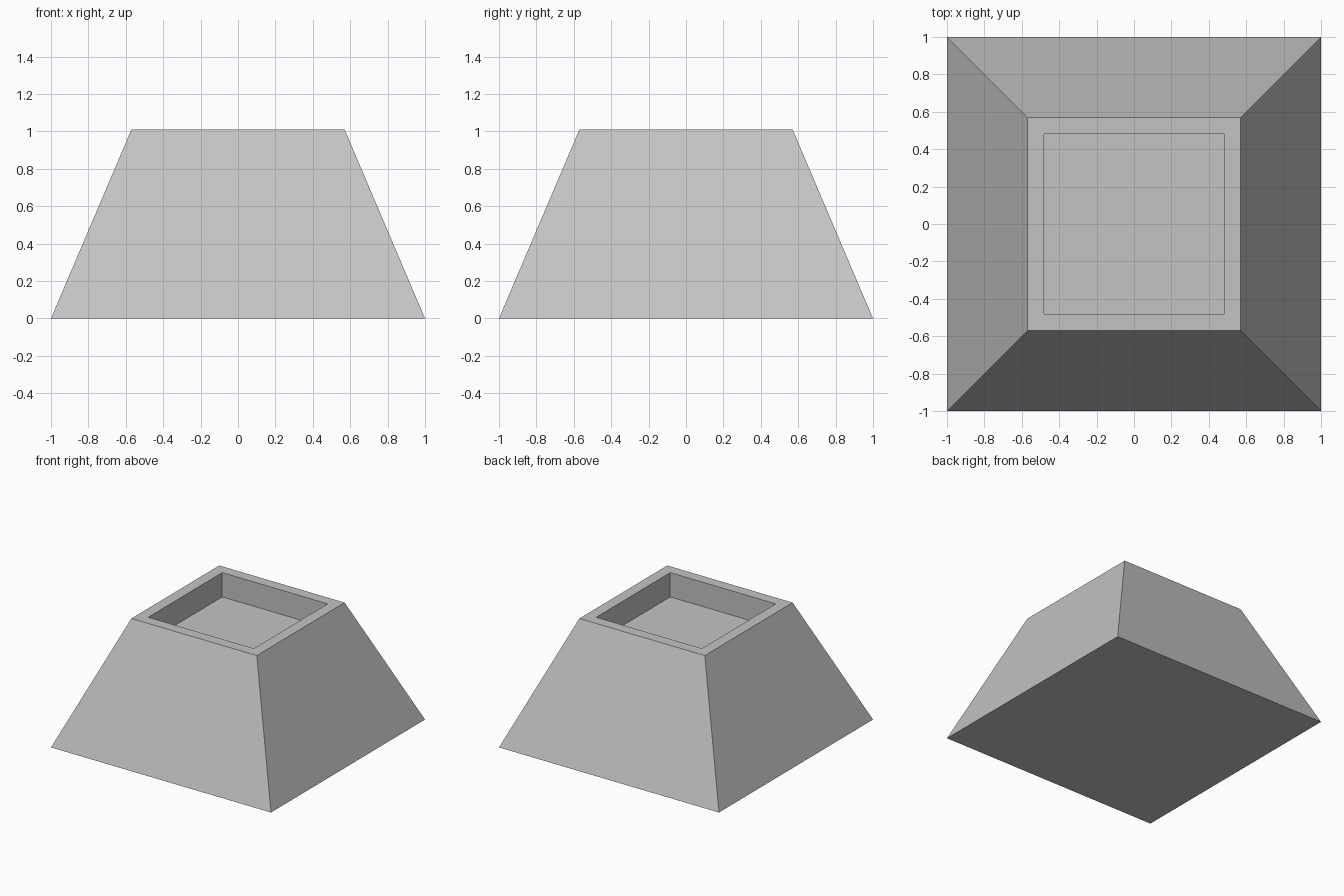
import bpy
import bmesh

cube = bpy.data.objects.get("Cube")
if cube:
    bpy.data.objects.remove(cube, do_unlink=True)

BASE, TOP, RECESS = 1.0, 0.57, 0.48    # half widths
HEIGHT, DEPTH = 1.01, 0.2

# Single grey finish
grey = bpy.data.materials.new("plain_grey")
grey.use_nodes = True
colour = (0.55, 0.55, 0.55, 1)
grey.diffuse_color = colour
grey.node_tree.nodes["Principled BSDF"].inputs["Base Color"].default_value = colour


def square_ring(bm, half, z):
    return [bm.verts.new((x * half, y * half, z))
            for x, y in ((-1, -1), (1, -1), (1, 1), (-1, 1))]


# Tapered block: outer slope, rim, recess walls and recess floor
bm = bmesh.new()
sections = ((BASE, 0), (TOP, HEIGHT), (RECESS, HEIGHT), (RECESS, HEIGHT - DEPTH))
rings = [square_ring(bm, half, z) for half, z in sections]
for low, high in zip(rings, rings[1:]):
    for i in range(4):
        j = (i + 1) % 4
        bm.faces.new((low[i], low[j], high[j], high[i]))
bm.faces.new(reversed(rings[0]))
bm.faces.new(rings[-1])
bmesh.ops.recalc_face_normals(bm, faces=bm.faces)

mesh = bpy.data.meshes.new("tapered_base")
bm.to_mesh(mesh)
bm.free()
mesh.materials.append(grey)
base = bpy.data.objects.new("tapered_base", mesh)
bpy.context.collection.objects.link(base)
